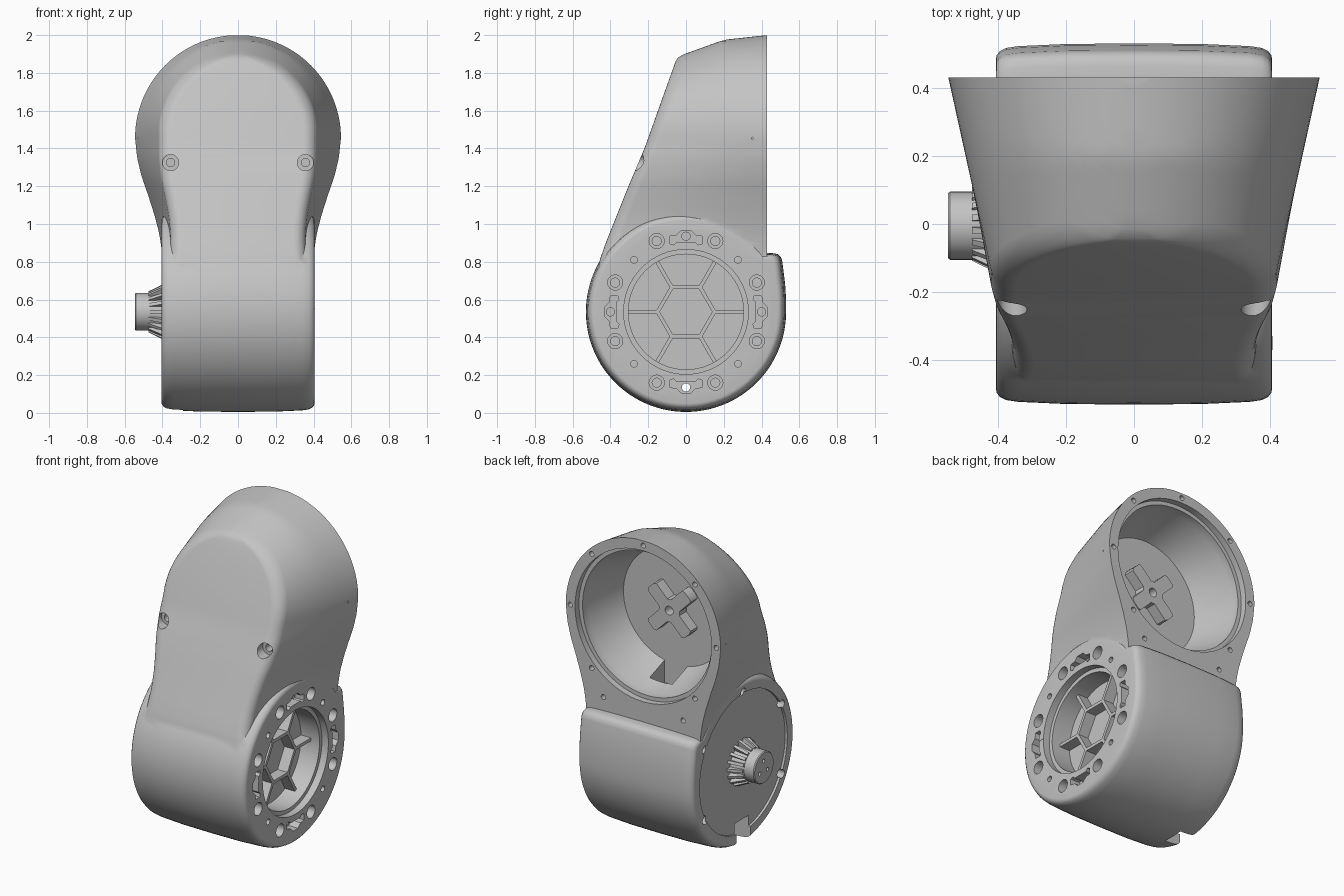
import bpy, bmesh
from math import sin, cos, pi, sqrt, radians
from mathutils import Vector, Matrix

old = bpy.data.objects.get("Cube")
if old:
    bpy.data.objects.remove(old, do_unlink=True)

grey = bpy.data.materials.new("plain_grey")
grey.use_nodes = True
grey.diffuse_color = (0.55, 0.55, 0.55, 1)
grey.node_tree.nodes["Principled BSDF"].inputs["Base Color"].default_value = (0.55, 0.55, 0.55, 1)

DRUM_Z, DRUM_R = 0.535, 0.53
HEAD_Z, HEAD_R, BACK = 1.455, 0.545, 0.43


def solid(name, lofts):
    """One object made of closed lofts, each a list of rings of points."""
    bm = bmesh.new()
    for rings in lofts:
        vs = [[bm.verts.new(p) for p in ring] for ring in rings]
        n = len(vs[0])
        for a, b in zip(vs, vs[1:]):
            for i in range(n):
                j = (i + 1) % n
                bm.faces.new((a[i], a[j], b[j], b[i]))
        bm.faces.new(vs[0][::-1])
        bm.faces.new(vs[-1])
    bmesh.ops.recalc_face_normals(bm, faces=bm.faces[:])
    mesh = bpy.data.meshes.new(name)
    bm.to_mesh(mesh)
    bm.free()
    mesh.materials.append(grey)
    obj = bpy.data.objects.new(name, mesh)
    bpy.context.collection.objects.link(obj)
    return obj


def combine(target, tool, operation="DIFFERENCE"):
    tool.hide_render = True
    mod = target.modifiers.new("combine", "BOOLEAN")
    mod.operation, mod.solver, mod.object = operation, "EXACT", tool
    bpy.context.view_layer.objects.active = target
    bpy.ops.object.modifier_apply(modifier=mod.name)
    bpy.data.objects.remove(tool, do_unlink=True)


def turned(axis, a, b, profile, n=24):
    """Rings about the x axis (a, b = y, z) or the y axis (a, b = x, z)."""
    rings = []
    for h, r in profile:
        pts = [(a + r * cos(2 * pi * i / n), b + r * sin(2 * pi * i / n)) for i in range(n)]
        rings.append([(h, p, q) if axis == "x" else (p, h, q) for p, q in pts])
    return rings


def box(x0, x1, y0, y1, z0, z1):
    return [[(x, y0, z0), (x, y1, z0), (x, y1, z1), (x, y0, z1)] for x in (x0, x1)]


def around(u, v, angle):
    """Tangent u and radius v on the drum's side, turned to an angle."""
    return (v * cos(angle) - u * sin(angle), DRUM_Z + v * sin(angle) + u * cos(angle))


def lerp(table, t):
    for (a, p), (b, q) in zip(table, table[1:]):
        if t <= b:
            return p + (q - p) * (t - a) / (b - a)
    return table[-1][1]


# Lower drum: round outline with a square shoulder at the back
outline = [(0.53, 0.6), (0.525, 0.68), (0.51, 0.8), (0.503, 0.825), (0.487, 0.84), (0.465, 0.845)]
outline += [(DRUM_R * cos(radians(a)), DRUM_Z + DRUM_R * sin(radians(a))) for a in range(36, 364, 4)]
edge = [(0, 1), (0.2, 0.997), (0.34, 0.985), (0.375, 0.975), (0.394, 0.957), (0.403, 0.935), (0.405, 0.915)]
stations = [(-x, s) for x, s in edge[:0:-1]] + edge
body = solid("housing", [[[(x, y * s, DRUM_Z + (z - DRUM_Z) * s) for y, z in outline] for x, s in stations]])

# Upper head: horizontal sections between a sloped front and a flat back
front = [(0.55, -0.46), (0.7, -0.475), (0.8, -0.46), (0.9, -0.425), (1, -0.385),
         (1.2, -0.305), (1.4, -0.22), (1.87, -0.052), (1.89, -0.035), (1.975, 0.2), (2, BACK)]
neck = [(0.5, 0.398), (0.85, 0.402), (0.95, 0.417), (1.05, 0.443), (1.15, 0.475),
        (1.25, 0.51), (1.35, 0.534), (HEAD_Z, HEAD_R)]
draft = [(0.6, 0), (0.8, 0.04), (1, 0.09), (1.2, 0.14), (HEAD_Z, 0.22)]


def crown(y):
    return 1.975 + (y - 0.2) * (0.354 if y < 0.2 else 0.1087)


def half_width(y, z):
    if z <= HEAD_Z:
        return lerp(neck, z) - lerp(draft, z) * (BACK - y)
    t = (z - HEAD_Z) / (crown(y) - HEAD_Z)
    return max(0.01, (HEAD_R - 0.22 * (BACK - y)) * sqrt(max(0, 1 - t * t)))


def section(z):
    f = lerp(front, z)
    rc = min(0.06, 0.4 * half_width(f, z))
    side = []
    for i in range(13):
        y = f + rc + (BACK - f - rc) * (1 - i / 12) ** 2
        side.append((half_width(y, z), y, z))
    for i in range(1, 7):
        a = i * pi / 12
        y = f + rc * (1 - sin(a))
        side.append((half_width(y, z) - rc * (1 - cos(a)), y, z))
    return side + [(-x, y, h) for x, y, h in reversed(side)]


levels = [0.55 + (HEAD_Z - 0.55) * i / 24 for i in range(24)]
levels += [HEAD_Z + 0.543 * sin(i * pi / 56) for i in range(29)]
combine(body, solid("head", [[section(z) for z in levels]]), "UNION")

# Stepped round cavity in the back of the head, with a cable opening below
combine(body, solid("cavity", [turned("y", 0, HEAD_Z, [(0.5, 0.48), (0.39, 0.48), (0.39, 0.455),
                                                      (0.34, 0.455), (0.1, 0.37)], 72)]))
combine(body, solid("cable_opening", [box(-0.08, 0.08, 0.1, 0.25, 0.95, 1.16)]))

# Screw holes around the back rim
spots = [(0.513 * cos(k * pi / 4), HEAD_Z + 0.513 * sin(k * pi / 4)) for k in range(8) if k != 6]
spots += [(-0.28, 0.93), (0.28, 0.93)]
combine(body, solid("rim_holes", [turned("y", x, z, [(0.35, 0.016), (0.5, 0.016)], 12) for x, z in spots]))

# Countersunk holes on the front
for r, depth in ((0.043, -0.2), (0.022, -0.1)):
    combine(body, solid("front_holes", [turned("y", s * 0.357, 1.325, [(-0.5, r), (depth, r)]) for s in (-1, 1)]))

# Round pocket and bolt ring on the left side of the drum
combine(body, solid("pocket", [turned("x", 0, DRUM_Z, [(0.5, 0.33), (0.36, 0.33), (0.36, 0.305), (0.23, 0.305)], 64)]))
quarters = [k * pi / 2 for k in range(4)]
bolts = [around(s * 0.155, 0.375, a) for a in quarters for s in (-1, 1)]
for r, depth in ((0.04, 0.34), (0.024, 0.27)):
    combine(body, solid("bolt_holes", [turned("x", y, z, [(depth, r), (0.5, r)]) for y, z in bolts]))
pins = [around(0, 0.389, a + pi / 4) for a in quarters]
combine(body, solid("pin_holes", [turned("x", y, z, [(0.34, 0.018), (0.5, 0.018)], 16) for y, z in pins]))
half_slot = [(0.05, 0.37), (0.065, 0.355), (0.085, 0.36), (0.085, 0.4), (0.05, 0.405), (0.025, 0.43)]
slot = half_slot + [(-u, v) for u, v in reversed(half_slot)]
combine(body, solid("slots", [[[(x, *around(u, v, a)) for u, v in slot] for x in (0.34, 0.5)] for a in quarters]))
for a in quarters:
    y, z = around(0, 0.4, a)
    end = -0.5 if a == quarters[3] else 0.28
    combine(body, solid("slot_hole", [turned("x", y, z, [(end, 0.022), (0.45, 0.022)], 16)]))

# Shallow round recess, notch and screw holes on the right side of the drum
combine(body, solid("recess", [turned("x", 0, DRUM_Z, [(-0.5, 0.44), (-0.39, 0.44)], 72)]))
combine(body, solid("notch", [box(-0.5, -0.29, -0.07, 0.07, -0.1, 0.165)]))
rim = [around(0, 0.445, radians(30 + 60 * k)) for k in range(6)]
combine(body, solid("side_holes", [turned("x", y, z, [(-0.5, 0.026), (-0.33, 0.026)], 16) for y, z in rim]))

# Honeycomb ribs on the pocket floor
corners = [Vector((0, cos(k * pi / 3), sin(k * pi / 3))) for k in range(6)]
walls = [(corners[k] * 0.15, corners[(k + 1) % 6] * 0.15) for k in range(6)]
walls += [(c * 0.148, c * 0.31) for c in corners]
bars = []
for p, q in walls:
    n = (q - p).normalized().cross(Vector((1, 0, 0))) * 0.01
    base = Vector((0, 0, DRUM_Z))
    bars.append([[base + v + Vector((x, 0, 0)) for v in (p - n, q - n, q + n, p + n)] for x in (0.22, 0.3)])
ribs = solid("honeycomb_ribs", bars)

# Finned hub and output shaft
hub = solid("hub", [turned("x", 0, DRUM_Z, [(-0.37, 0.118), (-0.475, 0.098)], 48)])
fin = [(-0.37, 0.08), (-0.37, 0.148), (-0.4, 0.145), (-0.475, 0.108), (-0.475, 0.08)]
fins = solid("hub_fins", [[[(x, *around(u, r, k * pi / 9)) for x, r in fin] for u in (-0.009, 0.009)]
                          for k in range(18)])
shaft = solid("shaft", [turned("x", -0.005, DRUM_Z, [(-0.4, 0.1), (-0.54, 0.1), (-0.546, 0.095)], 48)])
holes = [around(0, 0.045, radians(90 + 120 * k)) for k in range(3)]
combine(shaft, solid("shaft_holes", [turned("x", y, z, [(-0.6, 0.012), (-0.5, 0.012)], 12) for y, z in holes]))

# Four-armed boss with a central hole on the cavity floor
boss_shape = []
for k in range(4):
    for x, z in ((0.17, -0.042), (0.18, -0.025), (0.18, 0.025), (0.17, 0.042), (0.06, 0.042), (0.042, 0.06)):
        boss_shape.append(Matrix.Rotation(radians(45 + 90 * k), 2) @ Vector((x, z)))
boss = solid("cavity_boss", [[[(p.x, y, HEAD_Z + p.y) for p in boss_shape] for y in (0.09, 0.17)]])
combine(boss, solid("boss_hole", [turned("y", 0, HEAD_Z, [(0.11, 0.028), (0.3, 0.028)])]))

# Smooth shading with sharp edges kept
for obj in (body, ribs, hub, fins, shaft, boss):
    bpy.ops.object.select_all(action="DESELECT")
    obj.select_set(True)
    bpy.context.view_layer.objects.active = obj
    bpy.ops.object.shade_smooth_by_angle(angle=radians(32))
